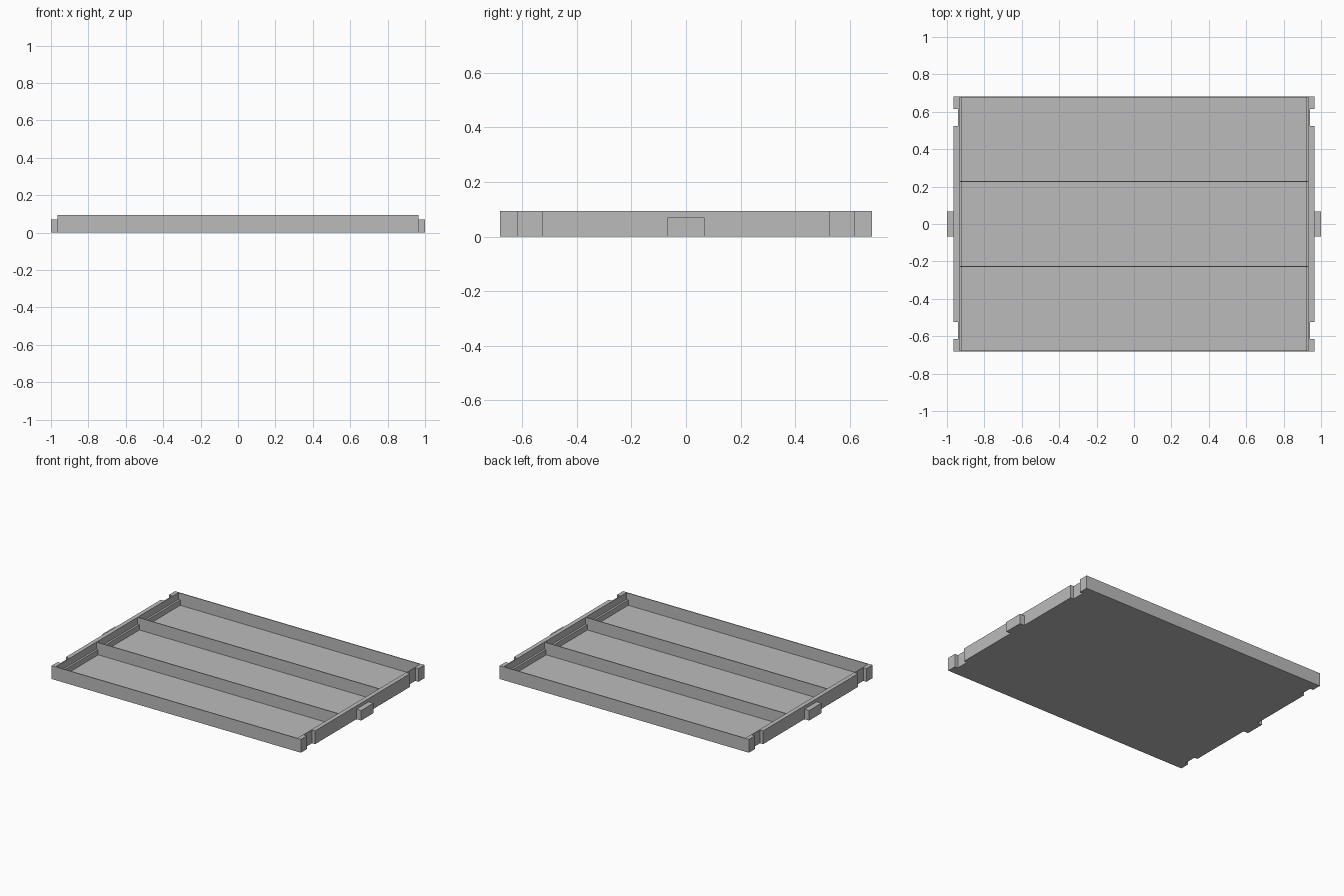
import bpy

if "Cube" in bpy.data.objects:
    bpy.data.objects.remove(bpy.data.objects["Cube"], do_unlink=True)

grey = bpy.data.materials.new("light_grey")
grey.use_nodes = True
colour = (0.5, 0.5, 0.5, 1)
grey.diffuse_color = colour
grey.node_tree.nodes["Principled BSDF"].inputs["Base Color"].default_value = colour

HALF_X, HALF_Y, HEIGHT = 0.94, 0.682, 0.093
WALL, FLOOR = 0.006, 0.008


def box(name, x, y, z):
    """Box spanning the given (low, high) ranges."""
    spans = (x, y, z)
    bpy.ops.mesh.primitive_cube_add(size=1, location=[(a + b) / 2 for a, b in spans])
    obj = bpy.context.object
    obj.name = name
    obj.scale = [b - a for a, b in spans]
    bpy.ops.object.transform_apply(location=False, rotation=False, scale=True)
    obj.data.materials.append(grey)


def span(sign, inner, outer):
    return tuple(sorted((sign * inner, sign * outer)))


# Tray floor
box("tray_floor", (-HALF_X, HALF_X), (-HALF_Y, HALF_Y), (0, FLOOR))

# Long walls and the two dividers between the three compartments
for side, s in (("front", -1), ("back", 1)):
    box(side + "_wall", (-HALF_X, HALF_X), span(s, HALF_Y - WALL, HALF_Y), (0, HEIGHT))
    box(side + "_divider", (-HALF_X + WALL, HALF_X - WALL),
        span(s, 0.224, 0.224 + WALL), (FLOOR, HEIGHT))

# Short ends: thin wall, inner ledge, outer rails with gaps, and a tab
inside = HALF_Y - WALL
for side, s in (("right", -1), ("left", 1)):
    box(side + "_end_wall", span(s, HALF_X - WALL, HALF_X), (-inside, inside), (0, HEIGHT))
    box(side + "_inner_ledge", span(s, 0.92, HALF_X - WALL), (-inside, inside), (FLOOR, 0.045))
    box(side + "_outer_rail", span(s, HALF_X, 0.964), (-0.525, 0.525), (0, HEIGHT))
    box(side + "_tab", span(s, 0.964, 1), (-0.068, 0.068), (0, 0.07))
    for end, e in (("front", -1), ("back", 1)):
        box(f"{side}_{end}_corner_post", span(s, HALF_X, 0.964),
            span(e, 0.616, HALF_Y), (0, HEIGHT))
